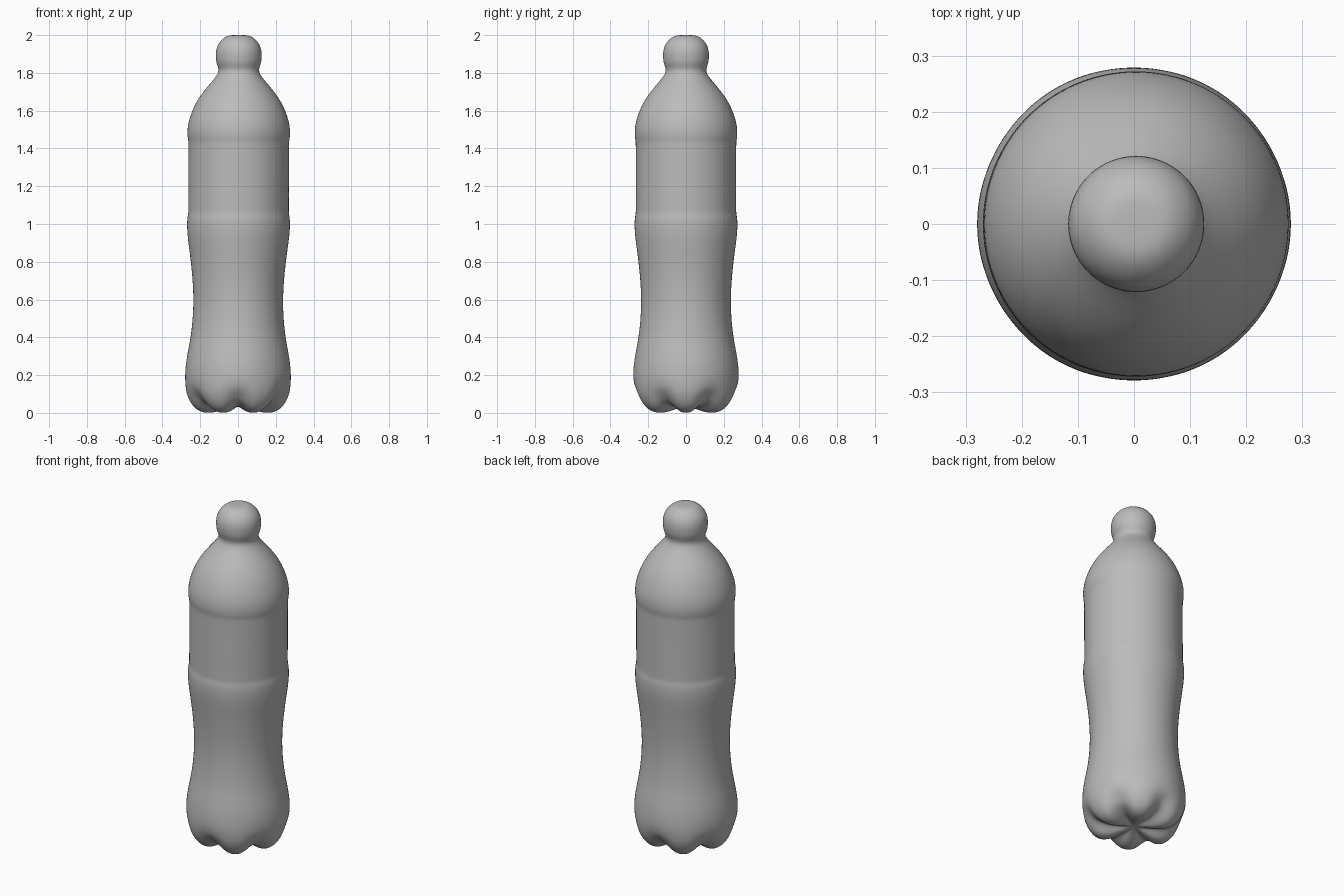
import bpy, bmesh, math

cube = bpy.data.objects.get("Cube")
if cube:
    bpy.data.objects.remove(cube, do_unlink=True)

SEGMENTS = 72
LOBES = 6

grey = bpy.data.materials.new("bottle grey")
grey.use_nodes = True
COLOUR = (0.5, 0.5, 0.5, 1)
grey.diffuse_color = COLOUR
grey.node_tree.nodes["Principled BSDF"].inputs["Base Color"].default_value = COLOUR

# Base rings: radius, height, groove lift, groove inset
BASE = [(0.03, 0.03, 0.0, 0.0), (0.08, 0.015, 0.02, 0.0), (0.135, 0.0, 0.035, 0.0),
        (0.185, 0.0, 0.05, 0.0), (0.225, 0.02, 0.045, 0.01), (0.253, 0.055, 0.03, 0.02),
        (0.272, 0.1, 0.01, 0.018), (0.278, 0.14, 0.0, 0.006)]

# Wall rings: radius, height
WALL = [(0.281, 0.19), (0.277, 0.257), (0.264, 0.335), (0.248, 0.415), (0.236, 0.55),
        (0.239, 0.68), (0.253, 0.815), (0.268, 0.92), (0.273, 0.98), (0.272, 1.03),
        (0.266, 1.055), (0.266, 1.08), (0.266, 1.25), (0.266, 1.42), (0.267, 1.44),
        (0.272, 1.465), (0.272, 1.51), (0.26, 1.565), (0.23, 1.64), (0.185, 1.705),
        (0.132, 1.765), (0.107, 1.8), (0.107, 1.825), (0.118, 1.85), (0.122, 1.88),
        (0.121, 1.925), (0.103, 1.965), (0.065, 1.997), (0.03, 2.0)]


def lean(z):
    """Small sideways drift of the upper half."""
    return 0.004 * min(1, max(0, z - 0.3))


def add_ring(bm, radius, height, lift=0.0, inset=0.0):
    ring = []
    for i in range(SEGMENTS):
        a = math.tau * i / SEGMENTS
        # Grooves are narrow, feet between them are broad
        groove = (0.5 + 0.5 * math.cos(LOBES * (a + math.pi / 2))) ** 1.5
        r = radius - inset * groove
        ring.append(bm.verts.new((r * math.cos(a) + lean(height), r * math.sin(a),
                                  height + lift * groove)))
    return ring


# Bottle: one closed lathed shell with a grooved foot
bm = bmesh.new()
rings = [add_ring(bm, *row) for row in BASE + WALL]
for low, high in zip(rings, rings[1:]):
    for i in range(SEGMENTS):
        j = (i + 1) % SEGMENTS
        bm.faces.new((low[i], low[j], high[j], high[i]))

# Close the underside and the cap top with fans
for ring, height in ((rings[0], 0.034), (rings[-1], 2.0)):
    hub = bm.verts.new((lean(height), 0, height))
    for i in range(SEGMENTS):
        bm.faces.new((ring[i], ring[(i + 1) % SEGMENTS], hub))
bmesh.ops.recalc_face_normals(bm, faces=bm.faces)
for face in bm.faces:
    face.smooth = True

mesh = bpy.data.meshes.new("bottle")
bm.to_mesh(mesh)
bm.free()
mesh.materials.append(grey)
bottle = bpy.data.objects.new("bottle", mesh)
bpy.context.collection.objects.link(bottle)
subdivision = bottle.modifiers.new("rounding", 'SUBSURF')
subdivision.levels = subdivision.render_levels = 2
